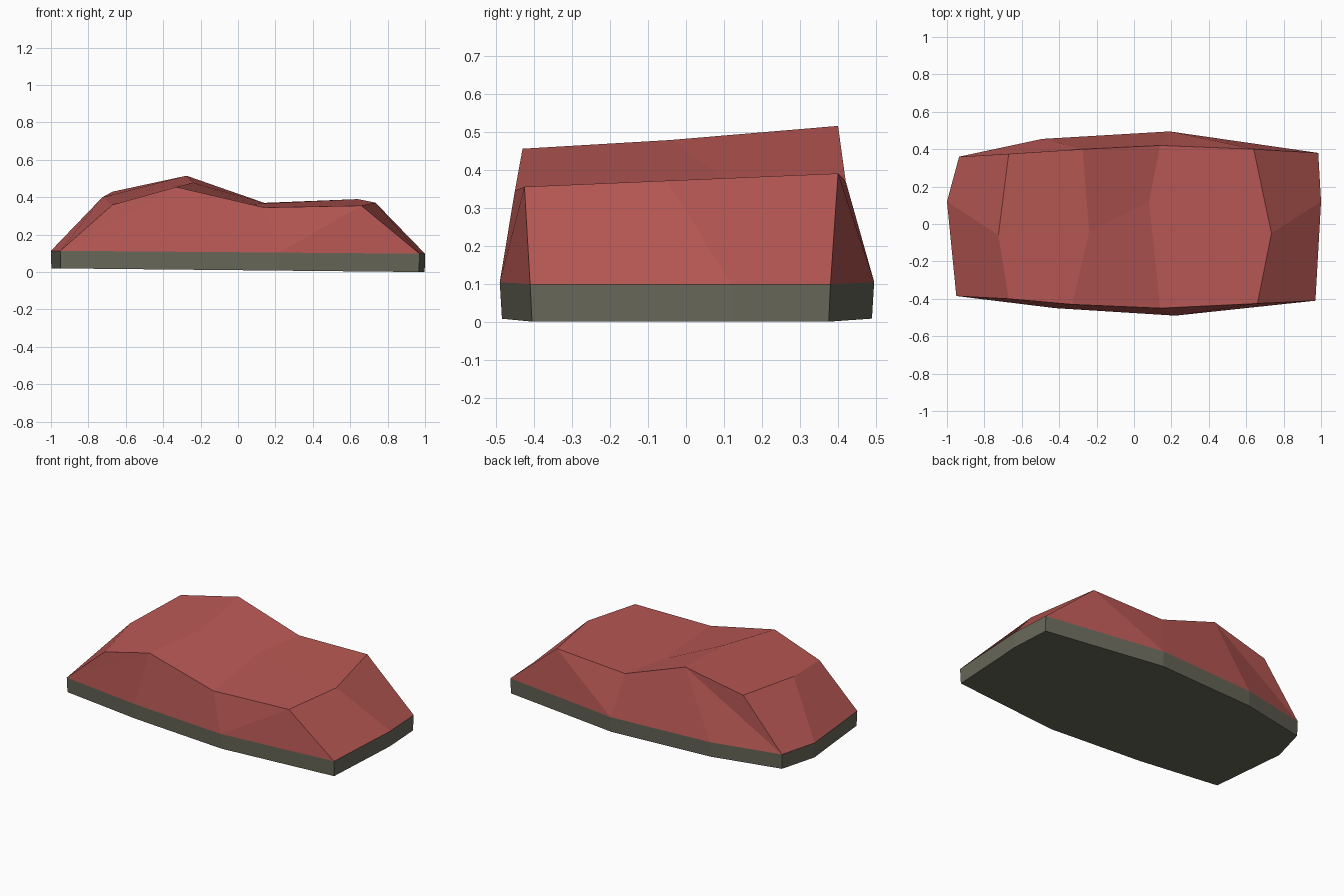
import bpy
import bmesh

cube = bpy.data.objects.get("Cube")
if cube:
    bpy.data.objects.remove(cube, do_unlink=True)


def material(name, rgb):
    mat = bpy.data.materials.new(name)
    mat.use_nodes = True
    mat.diffuse_color = (*rgb, 1)
    mat.node_tree.nodes["Principled BSDF"].inputs["Base Color"].default_value = (*rgb, 1)
    return mat


def finish(name, bm, mat):
    bmesh.ops.recalc_face_normals(bm, faces=bm.faces)
    mesh = bpy.data.meshes.new(name)
    bm.to_mesh(mesh)
    bm.free()
    mesh.materials.append(mat)
    obj = bpy.data.objects.new(name, mesh)
    bpy.context.collection.objects.link(obj)
    return obj


red = material("brick red", (0.48, 0.098, 0.089))
grey = material("olive grey", (0.141, 0.138, 0.102))

# Footprint: long front edge, long back edge and one point at each end
front_rim = [(-0.95, -0.385), (-0.42, -0.45), (0.22, -0.49), (0.97, -0.41)]
back_rim = [(-0.935, 0.36), (-0.49, 0.455), (0.19, 0.495), (0.985, 0.38)]
left_tip, right_tip = (-1.0, 0.12), (1.0, 0.12)


def rim_height(x):
    return 0.106 - 0.008 * x


# Crest lines running along the body
front_crest = [(-0.67, -0.40, 0.36), (-0.33, -0.43, 0.455), (0.14, -0.45, 0.345), (0.66, -0.425, 0.355)]
mid_crest = [(-0.725, -0.06, 0.40), (-0.24, -0.04, 0.478), (0.08, 0.12, 0.364), (0.735, -0.05, 0.371)]
back_crest = [(-0.67, 0.375, 0.43), (-0.275, 0.40, 0.515), (0.14, 0.42, 0.37), (0.64, 0.40, 0.39)]

# Base slab: walls and underside, tapering slightly inward
bm = bmesh.new()
outline = front_rim + [right_tip] + back_rim[::-1] + [left_tip]
upper = [bm.verts.new((x, y, rim_height(x))) for x, y in outline]
lower = [bm.verts.new((x * 0.998, y * 0.988, 0.01 - 0.01 * x)) for x, y in outline]
for i in range(len(outline)):
    j = (i + 1) % len(outline)
    bm.faces.new((lower[i], lower[j], upper[j], upper[i]))
bm.faces.new(lower[::-1])
finish("base_slab", bm, grey)

# Faceted upper body
bm = bmesh.new()


def add_rim(points):
    return [bm.verts.new((x, y, rim_height(x))) for x, y in points]


f_rim, b_rim = add_rim(front_rim), add_rim(back_rim)
l_tip, r_tip = add_rim([left_tip, right_tip])
front, mid, back = [[bm.verts.new(p) for p in row] for row in (front_crest, mid_crest, back_crest)]

# Top surface
for a, b in ((front, mid), (mid, back)):
    for i in range(3):
        bm.faces.new((a[i], a[i + 1], b[i + 1], b[i]))

# Long sides
for rim, crest in ((f_rim, front), (b_rim, back)):
    bm.faces.new((rim[1], rim[2], crest[2], crest[1]))
    bm.faces.new((rim[2], crest[3], crest[2]))
    bm.faces.new((rim[2], rim[3], crest[3]))
    bm.faces.new((rim[0], rim[1], crest[1]))
    bm.faces.new((rim[0], crest[1], crest[0]))

# Sloping ends
for end, tip in ((0, l_tip), (3, r_tip)):
    bm.faces.new((f_rim[end], tip, mid[end], front[end]))
    bm.faces.new((tip, b_rim[end], back[end], mid[end]))
finish("upper_body", bm, red)
